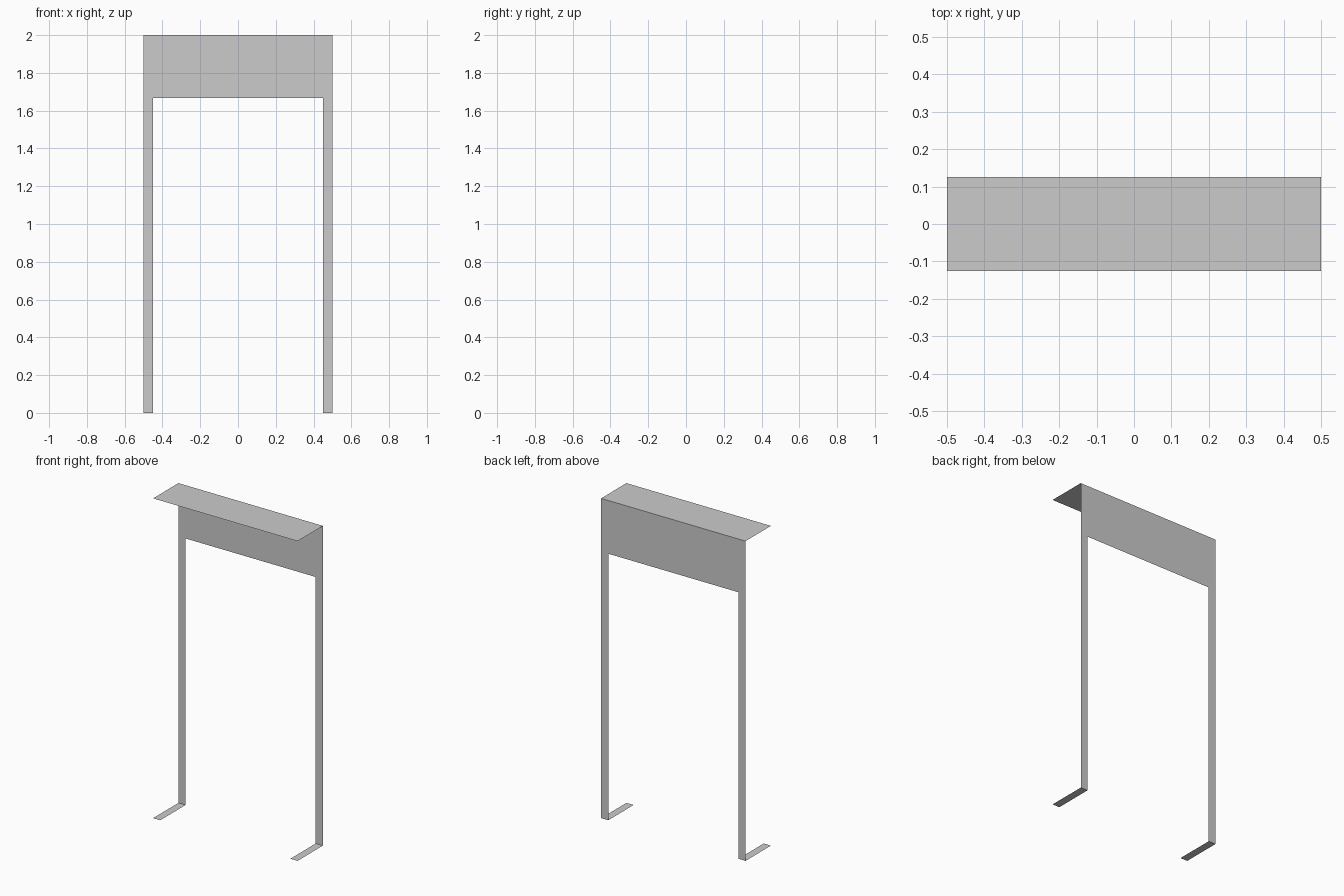
import bpy

if "Cube" in bpy.data.objects:
    bpy.data.objects.remove(bpy.data.objects["Cube"])

HALF_W, HALF_D, TOP = 0.5, 0.125, 2.0
INNER_X, OPENING_Z = 0.45, 1.667


def sheet(name, points):
    """Single flat, zero-thickness sheet from its outline."""
    mesh = bpy.data.meshes.new(name)
    mesh.from_pydata(points, [], [tuple(range(len(points)))])
    obj = bpy.data.objects.new(name, mesh)
    bpy.context.collection.objects.link(obj)
    return obj


def level(name, x0, x1, z):
    return sheet(name, [(x0, -HALF_D, z), (x1, -HALF_D, z),
                        (x1, HALF_D, z), (x0, HALF_D, z)])


# Horizontal shelf on top, one strip foot under each leg
level("top_shelf", -HALF_W, HALF_W, TOP)
level("left_foot", -HALF_W, -INNER_X, 0)
level("right_foot", INNER_X, HALF_W, 0)

# Upright back frame: header panel and two legs cut from one sheet
half = [(HALF_W, TOP), (HALF_W, 0), (INNER_X, 0), (INNER_X, OPENING_Z)]
outline = half + [(-x, z) for x, z in reversed(half)]
sheet("back_frame", [(x, HALF_D, z) for x, z in outline])
